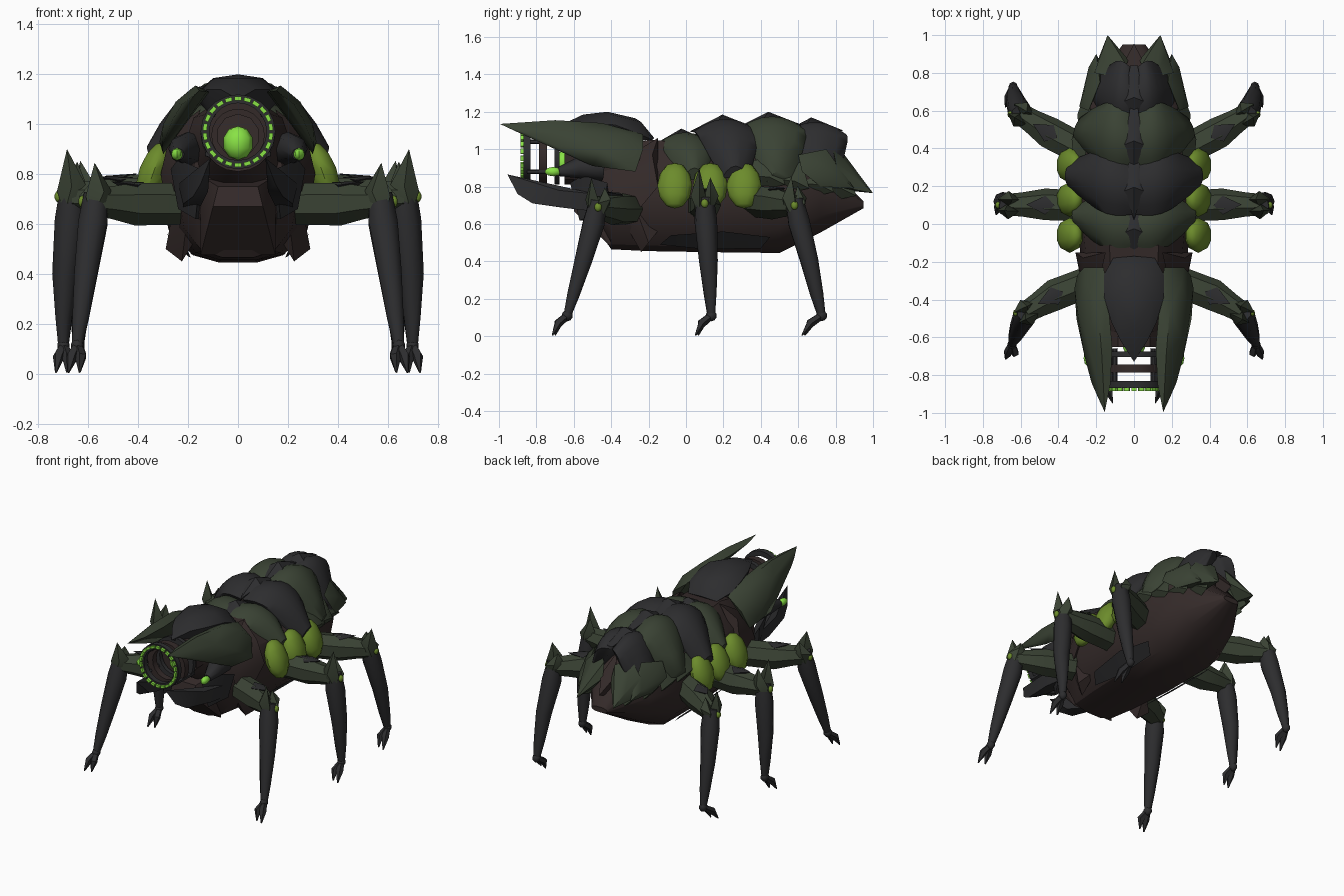
import bpy, bmesh
from math import sin, cos, pi, radians
from mathutils import Vector, Matrix

if "Cube" in bpy.data.objects:
    bpy.data.objects.remove(bpy.data.objects["Cube"])


def material(name, rgb):
    m = bpy.data.materials.new(name)
    m.use_nodes = True
    m.diffuse_color = (*rgb, 1)
    bsdf = m.node_tree.nodes["Principled BSDF"]
    bsdf.inputs["Base Color"].default_value = (*rgb, 1)
    bsdf.inputs["Roughness"].default_value = 0.8
    return m


DARK = material("charcoal shell", (0.026, 0.026, 0.028))
GREEN = material("moss shell", (0.042, 0.055, 0.034))
BROWN = material("brown flesh", (0.034, 0.023, 0.022))
OLIVE = material("olive sac", (0.15, 0.26, 0.025))
GLOW = material("lime glow", (0.25, 0.76, 0.06))


def finish(name, bm, mat, mirror=False, angle=32):
    """Turn a bmesh into an object, smooth except over sharp edges."""
    bmesh.ops.recalc_face_normals(bm, faces=bm.faces)
    for f in bm.faces:
        f.smooth = True
    for e in bm.edges:
        e.smooth = e.calc_face_angle(pi) < radians(angle)
    me = bpy.data.meshes.new(name)
    bm.to_mesh(me)
    bm.free()
    me.materials.append(mat)
    ob = bpy.data.objects.new(name, me)
    bpy.context.collection.objects.link(ob)
    if mirror:
        mod = ob.modifiers.new("Mirror", "MIRROR")
        mod.use_mirror_merge = False
    return ob


def hull(name, pts, mat, mirror=True, angle=38):
    bm = bmesh.new()
    for p in pts:
        bm.verts.new(p)
    res = bmesh.ops.convex_hull(bm, input=bm.verts)
    junk = {g for g in res["geom_interior"] + res["geom_unused"] if isinstance(g, bmesh.types.BMVert)}
    bmesh.ops.delete(bm, geom=list(junk), context="VERTS")
    return finish(name, bm, mat, mirror, angle)


def skin(bm, rings):
    loops = [[bm.verts.new(p) for p in r] for r in rings]
    n = len(loops[0])
    for a, b in zip(loops, loops[1:]):
        for i in range(n):
            bm.faces.new((a[i], a[(i + 1) % n], b[(i + 1) % n], b[i]))
    bm.faces.new(loops[0])
    bm.faces.new(loops[-1])


def tube(name, path, radii, mat, mirror=True, sides=8):
    path = [Vector(p) for p in path]
    bm, rings = bmesh.new(), []
    for i, (p, r) in enumerate(zip(path, radii)):
        d = path[min(i + 1, len(path) - 1)] - path[max(i - 1, 0)]
        q = d.to_track_quat("Z", "Y")
        rings.append([p + q @ Vector((r * cos(2 * pi * k / sides), r * sin(2 * pi * k / sides), 0))
                      for k in range(sides)])
    skin(bm, rings)
    return finish(name, bm, mat, mirror, 45)


def ball(name, centre, size, mat, mirror=True, tilt=0, seg=12):
    bm = bmesh.new()
    bmesh.ops.create_uvsphere(bm, u_segments=seg, v_segments=seg // 2 + 1, radius=1)
    m = Matrix.Translation(centre) @ Matrix.Rotation(tilt, 4, "Y") @ Matrix.Diagonal((*size, 1))
    bm.transform(m)
    return finish(name, bm, mat, mirror, 50)


def ring(name, y, z, outer, inner, depth, mat, sides=20):
    """Flat-sided hoop around the y axis."""
    bm, loops = bmesh.new(), []
    for r, dy in ((outer, -depth), (outer, depth), (inner, depth), (inner, -depth)):
        loops.append([bm.verts.new((r * sin(2 * pi * k / sides), y + dy, z + r * cos(2 * pi * k / sides)))
                      for k in range(sides)])
    for j in range(4):
        a, b = loops[j], loops[(j + 1) % 4]
        for k in range(sides):
            bm.faces.new((a[k], a[(k + 1) % sides], b[(k + 1) % sides], b[k]))
    return finish(name, bm, mat)


# Abdomen: y, bottom, top, half width
rings = []
for y, lo, hi, w in ((-0.48, 0.58, 0.95, 0.19), (-0.4, 0.465, 1.0, 0.24), (-0.2, 0.455, 1.05, 0.28),
                     (0.1, 0.45, 1.03, 0.31), (0.5, 0.445, 1.04, 0.3), (0.72, 0.555, 0.96, 0.23),
                     (0.95, 0.685, 0.72, 0.06)):
    h = hi - lo
    half = [(0.25 * w, lo), (0.6 * w, lo + 0.05 * h), (0.9 * w, lo + 0.22 * h), (w, lo + 0.5 * h),
            (0.9 * w, lo + 0.77 * h), (0.45 * w, hi)]
    rings.append([(x, y, z) for x, z in half] + [(-x, y, z) for x, z in reversed(half)])
bm = bmesh.new()
skin(bm, rings)
finish("abdomen", bm, BROWN)

# Overlapping back plates: front, back, half width, rear narrowing, top, lower edge
rows = ((-0.18, 0.13, 0.33, 0.0, 1.1, 0.9, GREEN), (0.02, 0.37, 0.375, 0.05, 1.175, 0.91, DARK),
        (0.26, 0.62, 0.34, 0.15, 1.19, 0.89, GREEN), (0.5, 0.84, 0.26, 0.3, 1.16, 0.87, DARK))
for n, (y0, y1, w, narrow, top, low, mat) in enumerate(rows, 1):
    pts, ym = [], (y0 + y1) / 2
    for i in range(8):
        s = i / 7
        f = 1 - s ** 2.8 - 0.1 * max(0, 1 - s / 0.35)
        length = (y1 - y0) * (0.82 + 0.18 * sin(pi * min(1, s * 1.2)) - 0.4 * s ** 3)
        for j in range(7):
            t = j / 3 - 1
            y = ym + t * length / 2 + 0.07 * s
            x = w * s * (1 - 0.08 * t * t) * (1 - narrow * (t + 1) / 2)
            pts.append((x, y, low + (top - low) * f - 0.065 * t * t))
    hull(f"back_plate_{n}", pts, mat, angle=48)
    # Spine keel between the plate halves
    hull(f"spine_scale_{n}", [(0, y0, top - 0.08), (0.05, ym - 0.02, top - 0.02), (-0.05, ym - 0.02, top - 0.02),
                              (0, ym, top + 0.01), (0.02, y1, top - 0.06), (-0.02, y1, top - 0.06),
                              (0, ym, top - 0.12)], DARK, False)

# Tail plates
hull("tail_plate", [(0.14, 1.0, 0.765), (0.04, 0.84, 0.98), (0.03, 0.87, 0.88), (0.12, 0.78, 1.03),
                    (0.17, 0.91, 0.85), (0.21, 0.8, 0.93), (0.21, 0.82, 0.8), (0.12, 0.85, 0.78)], GREEN)
hull("tail_side_plate", [(0.24, 0.6, 0.97), (0.29, 0.62, 0.88), (0.265, 0.7, 0.93), (0.24, 0.83, 0.85),
                         (0.2, 0.9, 0.79), (0.25, 0.72, 0.8), (0.18, 0.75, 1.0), (0.15, 0.8, 0.8)], GREEN)
hull("tail_tip", [(0, 0.955, 0.8), (0.05, 0.86, 0.9), (-0.05, 0.86, 0.9), (0, 0.75, 1.03), (0, 0.8, 0.75)], BROWN, False)

# Small scales along the flanks
for n, (y, x, z) in enumerate(((0.42, 0.31, 0.86), (0.55, 0.28, 0.84), (0.68, 0.235, 0.82), (0.8, 0.17, 0.8))):
    hull(f"flank_scale_{n + 1}", [(x - 0.06, y - 0.1, z + 0.08), (x + 0.01, y - 0.08, z), (x - 0.05, y + 0.07, z + 0.09),
                                  (x + 0.02, y + 0.03, z - 0.01), (x - 0.01, y + 0.11, z - 0.05),
                                  (x - 0.04, y - 0.04, z - 0.08)], GREEN)

# Side sacs
for n, y in enumerate((-0.06, 0.13, 0.31)):
    ball(f"side_sac_{n + 1}", (0.34, y, 0.805), (0.06, 0.093, 0.13), OLIVE, tilt=radians(-20), seg=10)

# Belly edge plates and chest spurs
hull("belly_plate", [(0.2, -0.14, 0.49), (0.26, -0.08, 0.54), (0.285, 0.2, 0.56), (0.26, 0.45, 0.53),
                     (0.2, 0.4, 0.47), (0.19, 0.1, 0.465)], DARK)
hull("chest_spur", [(0.15, -0.3, 0.57), (0.225, -0.24, 0.45), (0.29, -0.2, 0.5), (0.26, -0.26, 0.66),
                    (0.2, -0.12, 0.6), (0.2, -0.36, 0.66)], BROWN)
hull("neck_collar", [(0.2, -0.38, 0.92), (0.27, -0.18, 0.97), (0.31, -0.15, 0.8), (0.25, -0.4, 0.75),
                     (0.15, -0.15, 1.06), (0.28, -0.3, 0.62)], BROWN)

# Head crest and horn plates
crest = [(0, -0.73, 1.1), (0, -0.55, 1.185), (0, -0.42, 1.2), (0, -0.27, 1.165), (0, -0.17, 1.06)]
for s in (1, -1):
    crest += [(s * 0.07, -0.62, 1.14), (s * 0.12, -0.52, 1.14), (s * 0.1, -0.4, 1.185), (s * 0.16, -0.38, 1.13),
              (s * 0.16, -0.27, 1.09), (s * 0.08, -0.24, 1.145), (s * 0.11, -0.18, 1.05), (s * 0.1, -0.5, 1.03)]
hull("head_crest", crest, DARK, False)
hull("horn_plate", [(0.155, -0.995, 1.135), (0.125, -0.85, 1.13), (0.115, -0.65, 1.13), (0.14, -0.38, 1.12),
                    (0.17, -0.7, 1.155), (0.19, -0.45, 1.14), (0.225, -0.84, 1.08), (0.262, -0.7, 1.02),
                    (0.25, -0.6, 1.09), (0.305, -0.5, 0.91), (0.3, -0.45, 1.0), (0.315, -0.34, 0.93),
                    (0.3, -0.27, 0.88), (0.265, -0.23, 1.0), (0.25, -0.32, 1.08), (0.16, -0.23, 1.08),
                    (0.19, -0.92, 1.1)], GREEN, angle=50)

# Head core and mouth hoops
tube("head_core", [(0, -0.6, 0.95), (0, -0.52, 0.94), (0, -0.35, 0.9)], (0.135, 0.17, 0.22), BROWN, False, 10)
ring("throat_rim", -0.61, 0.955, 0.145, 0.085, 0.04, BROWN, 10)
ring("inner_hoop", -0.69, 0.96, 0.15, 0.11, 0.014, DARK)
ring("middle_hoop", -0.765, 0.955, 0.145, 0.105, 0.022, BROWN)
ring("mouth_hoop", -0.85, 0.97, 0.15, 0.115, 0.018, DARK)
bm = bmesh.new()
for k in range(22):
    m = (Matrix.Translation((0, -0.872, 0.97)) @ Matrix.Rotation(2 * pi * k / 22, 4, "Y")
         @ Matrix.Translation((0, 0, 0.133)) @ Matrix.Diagonal((0.028, 0.025, 0.016, 1)))
    bmesh.ops.create_cube(bm, size=1, matrix=m)
finish("mouth_lights", bm, GLOW)
ball("central_eye", (0, -0.655, 0.925), (0.062, 0.05, 0.068), GLOW, False, seg=8)
for s, z in ((0.1, 1.04), (0.12, 0.88)):
    tube("hoop_strut", [(s, -0.85, z), (s, -0.66, z)], (0.012, 0.014), DARK, sides=5)

# Cheek eyes on stalks
tube("eye_stalk", [(0.2, -0.45, 0.9), (0.225, -0.58, 0.9), (0.24, -0.68, 0.88)], (0.07, 0.055, 0.025), DARK)
ball("cheek_eye", (0.245, -0.71, 0.88), (0.023, 0.045, 0.025), GLOW, seg=8)

# Jaws and cheek guards
hull("mandible", [(0.11, -0.955, 0.865), (0.15, -0.9, 0.76), (0.13, -0.84, 0.8), (0.18, -0.82, 0.71),
                  (0.12, -0.8, 0.73), (0.215, -0.68, 0.78), (0.22, -0.6, 0.68), (0.14, -0.68, 0.69),
                  (0.24, -0.48, 0.76), (0.22, -0.42, 0.66), (0.15, -0.45, 0.67)], DARK)
hull("cheek_guard", [(0.24, -0.55, 0.86), (0.15, -0.62, 0.82), (0.17, -0.57, 0.62), (0.24, -0.45, 0.66),
                     (0.27, -0.42, 0.82), (0.15, -0.4, 0.62)], DARK)
hull("chin", [(s * x, y, z) for s in (1, -1) for x, y, z in
              ((0.1, -0.6, 0.67), (0.15, -0.5, 0.62), (0.15, -0.4, 0.475), (0.16, -0.4, 0.8), (0.08, -0.58, 0.75))],
     BROWN, False)

# Legs: hip, mid thigh, knee, mid shin, ankle, toe
legs = {
    "front": ((0.24, -0.31, 0.68), (0.42, -0.38, 0.68), (0.57, -0.47, 0.69), (0.61, -0.55, 0.4), (0.645, -0.635, 0.11), (0.665, -0.73, 0.005)),
    "middle": ((0.27, 0.09, 0.7), (0.47, 0.1, 0.7), (0.665, 0.1, 0.71), (0.695, 0.12, 0.4), (0.7, 0.135, 0.11), (0.715, 0.035, 0.005)),
    "rear": ((0.26, 0.38, 0.72), (0.45, 0.48, 0.71), (0.6, 0.58, 0.7), (0.63, 0.66, 0.4), (0.64, 0.725, 0.11), (0.665, 0.605, 0.005)),
}
for name, pts in legs.items():
    hip, mid, knee, shin, ankle, toe = map(Vector, pts)
    out = (knee - hip).normalized()
    side = out.cross(Vector((0, 0, 1))).normalized()
    up = Vector((0, 0, 1))
    tube(f"{name}_thigh", [hip, mid, mid.lerp(knee, 0.6), knee], (0.085, 0.088, 0.068, 0.06), GREEN, sides=7)
    hull(f"{name}_thigh_plate", [mid - out * 0.05 + up * 0.09, mid + out * 0.1 + up * 0.088, mid + side * 0.05 + up * 0.075,
                                 mid - side * 0.05 + up * 0.075, mid + up * 0.04], DARK)
    tube(f"{name}_shin", [knee + up * 0.03, knee.lerp(shin, 0.3), shin, shin.lerp(ankle, 0.6), ankle],
         (0.05, 0.062, 0.05, 0.036, 0.022), DARK)
    # Knee guard with a tall and a short spike
    tall = 0.19 if name == "middle" else 0.155
    for tag, s, h in (("tall", 1, tall), ("short", -1, tall - 0.05)):
        c = knee + side * 0.03 * s
        hull(f"{name}_knee_{tag}_spike", [c + up * h + out * 0.02 * s, c - out * 0.065 + up * 0.03, c + out * 0.06 + up * 0.02,
                                          c + side * 0.045 * s + up * 0.04, c - side * 0.045 * s, c - up * 0.07 + out * 0.03,
                                          c - out * 0.04 - up * 0.05], GREEN)
    ball(f"{name}_knee_light", knee + Vector((0.055, 0, 0)), (0.016, 0.02, 0.024), OLIVE, seg=8)
    # Ankle and claws
    ball(f"{name}_ankle", ankle, (0.026, 0.03, 0.03), DARK, seg=8)
    fwd = toe - ankle
    for n, spread in enumerate((-0.03, 0.015)):
        end = toe + Vector((spread, abs(spread), 0))
        tube(f"{name}_claw_{n + 1}", [ankle, ankle + fwd * 0.5 + Vector((spread * 0.8, 0, 0.012)), end],
             (0.02, 0.024, 0.004), DARK, sides=5)
